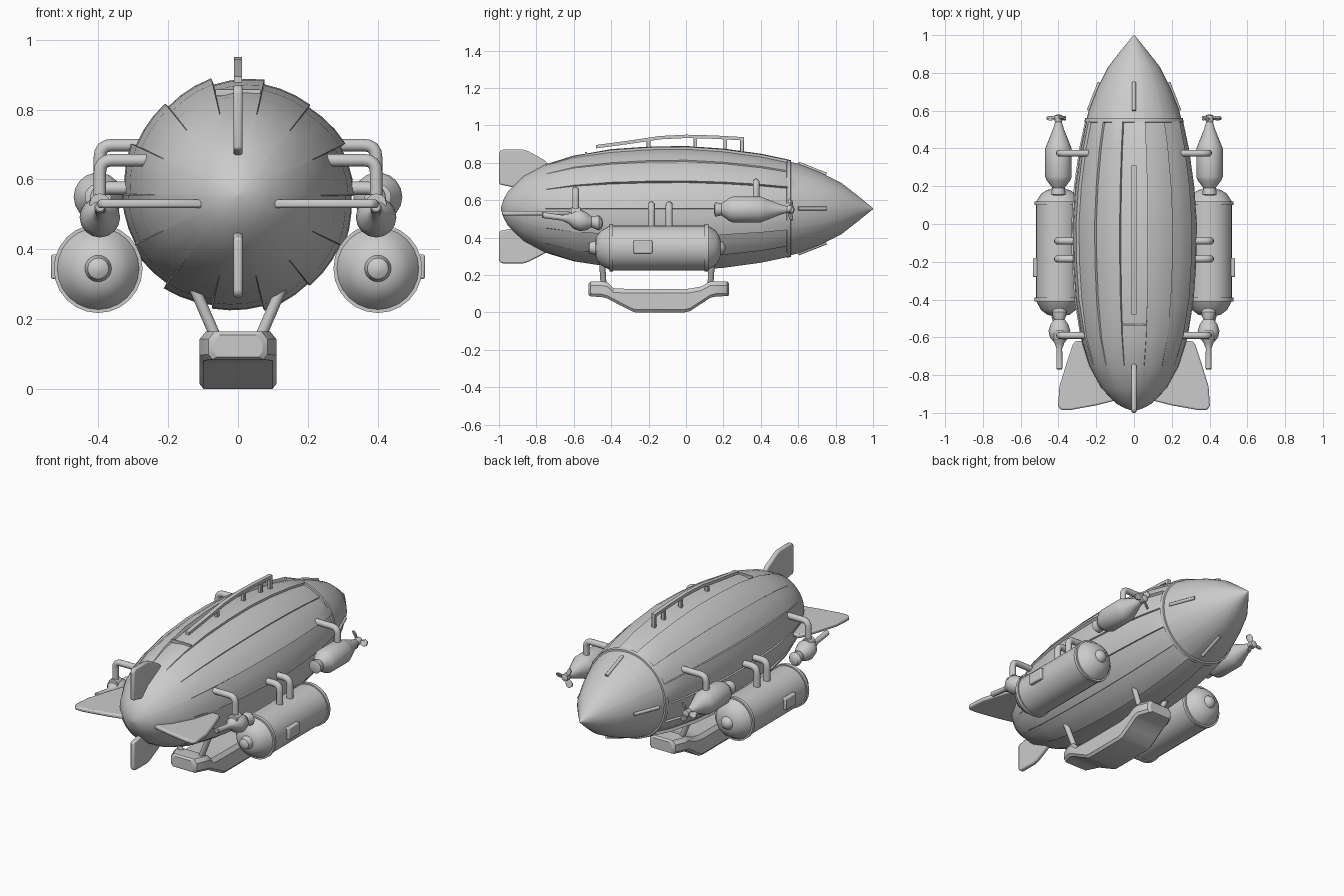
import bpy, bmesh, math
from mathutils import Vector

if "Cube" in bpy.data.objects:
    bpy.data.objects.remove(bpy.data.objects["Cube"])


def finish(name, bm, angle=35):
    bmesh.ops.remove_doubles(bm, verts=bm.verts, dist=1e-5)
    bmesh.ops.recalc_face_normals(bm, faces=bm.faces)
    me = bpy.data.meshes.new(name)
    bm.to_mesh(me)
    bm.free()
    ob = bpy.data.objects.new(name, me)
    bpy.context.collection.objects.link(ob)
    bpy.ops.object.select_all(action='DESELECT')
    ob.select_set(True)
    bpy.context.view_layer.objects.active = ob
    bpy.ops.object.shade_smooth_by_angle(angle=math.radians(angle))
    return ob


def loft(name, rings, angle=35):
    """Skin a list of closed rings, capping both ends."""
    bm = bmesh.new()
    vs = [[bm.verts.new(p) for p in r] for r in rings]
    n = len(vs[0])
    for a, b in zip(vs, vs[1:]):
        for i in range(n):
            bm.faces.new((a[i], a[(i + 1) % n], b[(i + 1) % n], b[i]))
    bm.faces.new(vs[0])
    bm.faces.new(vs[-1])
    return finish(name, bm, angle)


def lathe(name, profile, x, z, seg=20, tilt=0.0):
    """Revolve (y, r) pairs about a line parallel to y; tilt raises the line per unit y."""
    y0 = profile[len(profile) // 2][0]
    return loft(name, [[(x + r * math.cos(t), y, z + tilt * (y - y0) + r * math.sin(t))
                        for t in (2 * math.pi * i / seg for i in range(seg))]
                       for y, r in profile])


def pipe(name, pts, r, bend=0.035):
    """Round tube along a path with rounded corners."""
    pts = [Vector(p) for p in pts]
    path = [pts[0]]
    for a, b, c in zip(pts, pts[1:], pts[2:]):
        p, q = b + (a - b).normalized() * bend, b + (c - b).normalized() * bend
        path += [p.lerp(b, t).lerp(b.lerp(q, t), t) for t in (0, .25, .5, .75, 1)]
    path.append(pts[-1])
    rings = []
    for i, p in enumerate(path):
        d = (path[min(i + 1, len(path) - 1)] - path[max(i - 1, 0)]).normalized()
        u = d.cross(Vector((0, 1, 0) if abs(d.y) < .7 else (1, 0, 0))).normalized()
        v = d.cross(u)
        rings.append([p + r * (u * math.cos(t) + v * math.sin(t))
                      for t in (math.pi * k / 6 for k in range(12))])
    return loft(name, rings)


def box(name, loc, size, bevel=0.006):
    bm = bmesh.new()
    bmesh.ops.create_cube(bm, size=1)
    for v in bm.verts:
        v.co = Vector(loc) + v.co * Vector(size)
    ob = finish(name, bm)
    m = ob.modifiers.new("bevel", 'BEVEL')
    m.width, m.segments = bevel, 2
    return ob


def plate(name, outline, thick, to3d, bevel=0.008):
    """Flat plate: 2D outline plus thickness, placed by to3d(u, v, w)."""
    ob = loft(name, [[to3d(u, v, w) for u, v in outline] for w in (-thick / 2, thick / 2)])
    m = ob.modifiers.new("bevel", 'BEVEL')
    m.width, m.segments = bevel, 2
    return ob


ZC = 0.555

# Hull: lofted envelope whose middle section is made of overlapping lengthwise panels
hull_profile = [(-.99, .004), (-.975, .05), (-.95, .095), (-.87, .172), (-.75, .237), (-.6, .281),
                (-.4, .310), (-.2, .324), (0, .327), (.2, .313), (.4, .285), (.54, .255),
                (.56, .250), (.6, .240), (.72, .193), (.83, .138), (.92, .068), (.97, .027), (1, .003)]
lifts = [.006, .014, .004, .012, .016, .008, .013, .005, .010, .014, .006, .012, .004, .010]
rings = []
for y, r in hull_profile:
    amt = 1 if -.5 < y < .55 else (.5 if y == -.6 else 0)
    ring = []
    for k, lift in enumerate(lifts):
        for f in (0, .33, .66, .98):
            a = 2 * math.pi * (k + f) / len(lifts)
            rr = r + amt * lift * (1 - 1.3 * f)
            ring.append((rr * math.cos(a), y, ZC + rr * math.sin(a)))
    rings.append(ring)
loft("hull", rings, 30)

# Raised bands and small strips on the nose
lathe("nose_band", [(.535, .25), (.54, .263), (.56, .259), (.562, .24)], 0, ZC, 40)
for name, d in (("top", (0, 1)), ("right", (1, 0)), ("left", (-1, 0)), ("bottom", (0, -1))):
    pipe("nose_strip_" + name, [(d[0] * r, y, ZC + d[1] * r) for y, r in ((.60, .241), (.75, .182))], .010)
box("tail_hatch_rim", (0, -.535, .848), (.13, .012, .02), .003)

# Top rail with its posts
rail = [(-.48, .886), (-.3, .910), (-.14, .934), (.0, .941), (.15, .937), (.31, .928)]
loft("top_rail", [[(sx * .012, y, z + sz * .009) for sx, sz in ((-1, -1), (1, -1), (1, 1), (-1, 1))]
                  for y, z in rail])
for y, z in ((-.2, .92), (.05, .935), (.21, .93), (.30, .925)):
    box("rail_post", (0, y, z - .035), (.022, .02, .075), .003)

# Tail fins: upper, lower and two sides
fin = [(-1, .13), (-1, .30), (-.985, .315), (-.87, .315), (-.84, .305), (-.75, .255), (-.72, .20), (-.86, .10)]
for name, s in (("upper_fin", 1), ("lower_fin", -1)):
    plate(name, fin, .026, lambda u, v, w, s=s: (w, u, ZC + s * v * (1 if s > 0 else .93)))
side_fin = [(-.935, .10), (-.96, .2), (-.985, .34), (-.985, .385), (-.965, .402), (-.86, .395),
            (-.73, .355), (-.64, .325), (-.62, .31), (-.62, .22), (-.8, .10)]
for name, s in (("right", 1), ("left", -1)):
    plate("side_fin_" + name, side_fin, .024, lambda u, v, w, s=s: (s * v, u, .53 + w))

# Paired side equipment
for side, s in (("right", 1), ("left", -1)):
    x = s * .40
    # Long tank with domed ends and flanges
    lathe("tank_" + side, [(-.525, .012), (-.515, .03), (-.485, .038), (-.48, .06), (-.455, .092),
                           (-.41, .117), (-.41, .127), (-.39, .127), (-.39, .12), (.10, .12),
                           (.10, .127), (.12, .127), (.12, .117), (.16, .092), (.18, .06),
                           (.185, .038), (.20, .03), (.21, .012)], x, .345, 24)
    box("tank_box_" + side, (s * .515, -.23, .35), (.04, .10, .07))
    for i, y in enumerate((-.185, -.09)):
        pipe(f"tank_pipe_{side}_{i}", [(s * .28, y, .575), (s * .405, y, .575), (s * .405, y, .44)], .019)
    # Front burner: bulb with a thin spout
    lathe("front_engine_" + side, [(-.77, .012), (-.765, .016), (-.66, .015), (-.63, .026), (-.60, .050),
                                   (-.565, .058), (-.53, .046), (-.505, .028), (-.49, .034),
                                   (-.465, .040), (-.45, .028), (-.445, .01)], s * .395, .487, 16, -.14)
    pipe("front_engine_pipe_" + side, [(s * .22, -.59, .655), (s * .395, -.59, .655), (s * .395, -.59, .50)], .018)
    lathe("front_engine_collar_" + side, [(-.615, .01), (-.615, .03), (-.565, .03), (-.565, .01)],
          s * .395, .53, 12)
    # Rear engine with nozzle and propeller
    lathe("rear_engine_" + side, [(.15, .02), (.155, .038), (.175, .036), (.19, .032), (.23, .062),
                                  (.25, .070), (.40, .070), (.42, .062), (.50, .030), (.54, .018),
                                  (.55, .022), (.575, .020), (.58, .005)], x, .55, 18)
    pipe("rear_engine_pipe_" + side, [(s * .22, .375, .698), (s * .395, .375, .698), (s * .395, .375, .59)], .018)
    for k in range(3):
        a = math.radians(k * 120) if s > 0 else math.pi - math.radians(k * 120)
        c, n = math.cos(a), math.sin(a)
        blade = [(.01, -.008), (.045, -.016), (.062, -.010), (.062, .010), (.045, .016), (.01, .008)]
        plate(f"propeller_blade_{side}_{k}", blade, .01,
              lambda u, v, w, c=c, n=n, x=x: (x + u * c - v * n, .56 + w + v * .5, .55 + u * n + v * c), .002)
    # Gondola struts
    for i, y in enumerate((-.45, .14)):
        pipe(f"gondola_strut_{side}_{i}", [(s * .06, y - (.01 if i else -.01), .14), (s * .125, y, .29)], .016)

# Gondola: boat-like cabin with stepped deck and sloped ends; (y, half width, bottom z, top z)
stations = [(-.52, .07, .092, .155), (-.51, .085, .085, .165), (-.45, .110, .082, .165), (-.42, .110, .074, .160),
            (-.385, .110, .055, .128), (-.29, .110, .006, .125), (-.27, .110, .0, .125), (-.01, .110, .0, .125),
            (.02, .110, .006, .127), (.08, .110, .045, .138), (.13, .110, .078, .165),
            (.16, .110, .085, .165), (.22, .085, .087, .165), (.23, .07, .092, .155)]
loft("gondola", [[(-w + .012, y, b), (w - .012, y, b), (w, y, b + .015), (w, y, t - .022), (w - .018, y, t),
                  (-w + .018, y, t), (-w, y, t - .022), (-w, y, b + .015)] for y, w, b, t in stations], 25)
